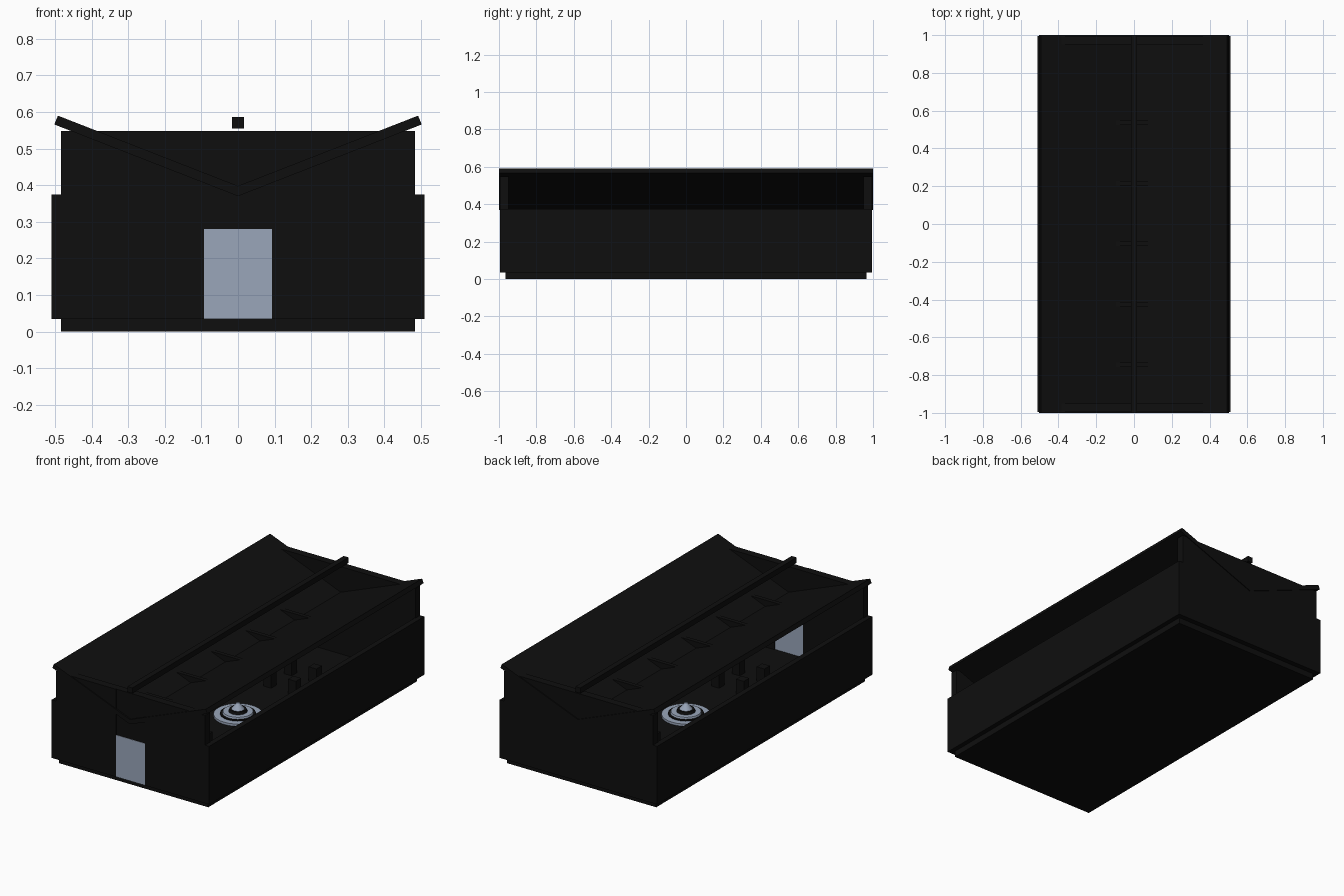
import bpy, bmesh, math

if "Cube" in bpy.data.objects:
    bpy.data.objects.remove(bpy.data.objects["Cube"])

def mat(name, rgb):
    m = bpy.data.materials.new(name)
    m.diffuse_color = (*rgb, 1)
    m.use_nodes = True
    m.node_tree.nodes["Principled BSDF"].inputs["Base Color"].default_value = m.diffuse_color
    return m

BLACK = mat("black timber", (0.0045, 0.0045, 0.0045))
GREY = mat("blue grey", (0.32, 0.38, 0.49))

def finish(name, bm, m):
    bmesh.ops.recalc_face_normals(bm, faces=bm.faces)
    me = bpy.data.meshes.new(name)
    bm.to_mesh(me)
    bm.free()
    me.materials.append(m)
    ob = bpy.data.objects.new(name, me)
    bpy.context.collection.objects.link(ob)
    return ob

def box(name, x0, x1, y0, y1, z0, z1, m=BLACK):
    bm = bmesh.new()
    bmesh.ops.create_cube(bm, size=1)
    for v in bm.verts:
        v.co = (x1 if v.co.x > 0 else x0, y1 if v.co.y > 0 else y0, z1 if v.co.z > 0 else z0)
    return finish(name, bm, m)

def prism(name, pts, y0, y1, m=BLACK):
    """Extrude an x-z profile along y."""
    bm = bmesh.new()
    f = bm.faces.new([bm.verts.new((x, y0, z)) for x, z in pts])
    r = bmesh.ops.extrude_face_region(bm, geom=[f])
    for v in r["geom"]:
        if isinstance(v, bmesh.types.BMVert):
            v.co.y = y1
    return finish(name, bm, m)

def disc(name, r0, r1, z0, z1, m):
    bm = bmesh.new()
    bmesh.ops.create_cone(bm, cap_ends=True, segments=32, radius1=r0, radius2=r1, depth=z1 - z0)
    bmesh.ops.translate(bm, verts=bm.verts, vec=(0, 0, (z0 + z1) / 2))
    return finish(name, bm, m)

# floor slab
box("floor_slab", -0.483, 0.483, -0.965, 0.965, 0, 0.037)

# low side walls, open above
for s, n in ((-1, "left"), (1, "right")):
    a, b = sorted((s * 0.478, s * 0.51))
    box(n + "_side_wall", a, b, -0.97, 0.97, 0.035, 0.375)
    # front wall halves beside the door
    a, b = sorted((s * 0.093, s * 0.483))
    box(n + "_front_wall", a, b, -0.995, -0.95, 0.035, 0.548)
    # corner returns at the wall ends
    a, b = sorted((s * 0.478, s * 0.51))
    for t, e in ((-1, "front"), (1, "back")):
        c, d = sorted((t * 0.95, t * 0.995))
        box(n + "_" + e + "_corner", a, b, c, d, 0.035, 0.375)

# panel over the door, door, back wall
box("door_header", -0.093, 0.093, -0.992, -0.95, 0.28, 0.548)
box("door", -0.093, 0.093, -0.994, -0.955, 0.035, 0.28, GREY)
box("back_wall", -0.483, 0.483, 0.95, 0.995, 0.035, 0.548)

# valley roof: two slabs falling to the centre
roof = [(-0.492, 0.590), (0, 0.398), (0.492, 0.590), (0.502, 0.566), (0, 0.370), (-0.502, 0.566)]
prism("valley_roof", roof, -1, 1)
box("centre_beam", -0.016, 0.016, -1, 1, 0.555, 0.587)

# gusset blocks in the roof valley
for i in range(5):
    y = -0.745 + 0.32 * i
    prism("valley_gusset_%d" % i, [(-0.1, 0.435), (0, 0.395), (0.1, 0.435)], y - 0.012, y + 0.012)

# tiered round hearth in the middle of the floor
disc("hearth_base", 0.13, 0.13, 0.035, 0.05, GREY)
disc("hearth_ring", 0.095, 0.095, 0.05, 0.056, BLACK)
disc("hearth_step", 0.085, 0.08, 0.05, 0.066, GREY)
disc("hearth_bowl", 0.05, 0.045, 0.066, 0.08, BLACK)
disc("hearth_cone", 0.035, 0.008, 0.08, 0.115, GREY)

# stools along the hall
for s in (-1, 1):
    for y in (0.41, 0.6):
        for t in (-1, 1):
            x = t * 0.08
            box("stool", x - 0.025, x + 0.025, s * y - 0.025, s * y + 0.025, 0.035, 0.12)
